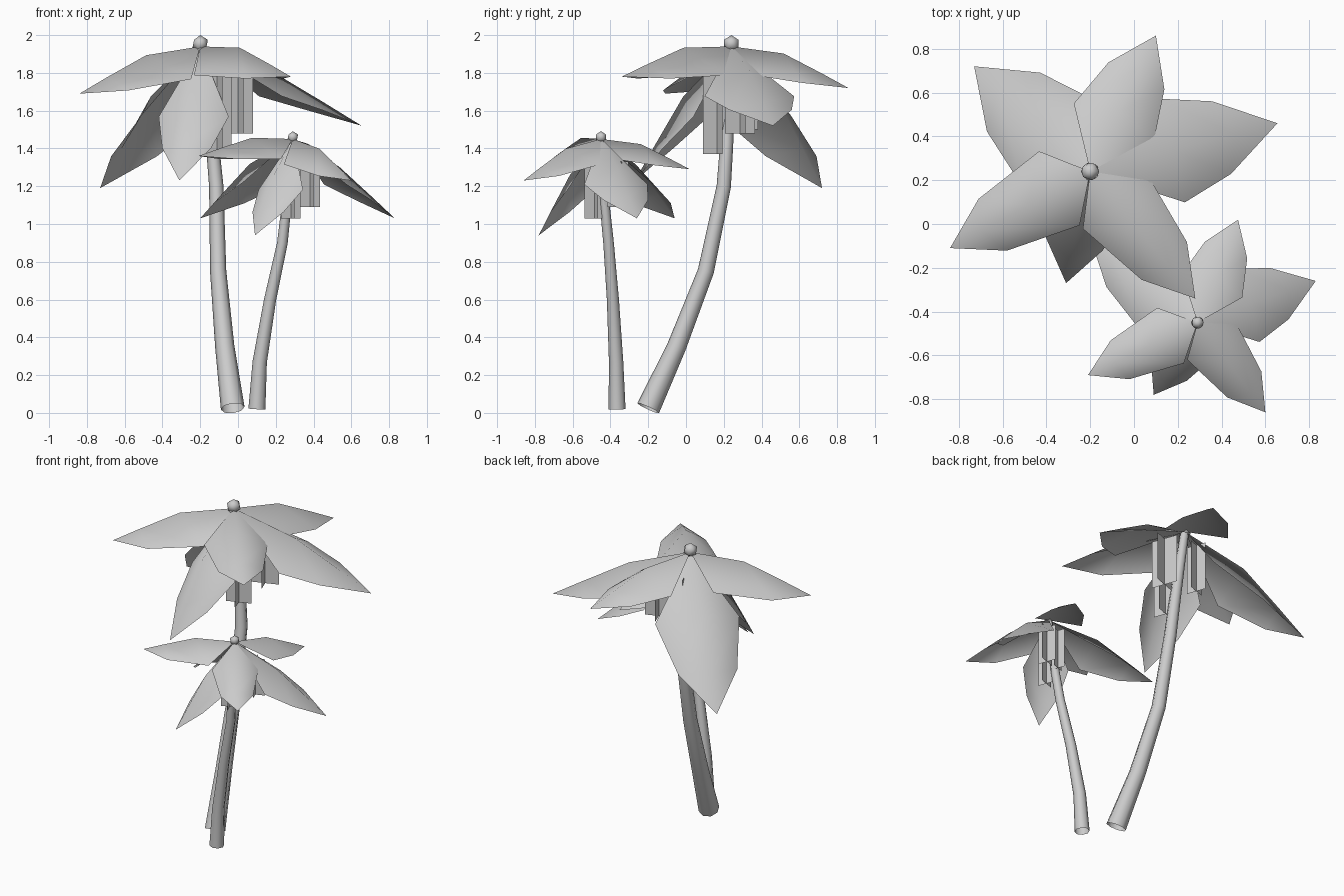
import bpy, bmesh, math
from mathutils import Vector

cube = bpy.data.objects.get("Cube")
if cube:
    bpy.data.objects.remove(cube, do_unlink=True)

grey = bpy.data.materials.new("plain_grey")
grey.use_nodes = True
grey.diffuse_color = (0.6, 0.6, 0.6, 1)
grey.node_tree.nodes["Principled BSDF"].inputs["Base Color"].default_value = (0.6, 0.6, 0.6, 1)

# Frond habits: edge position, edge sag, edge half width, midrib arch
FLAT = (0.27, -0.145, 0.25, 0.08)
LIFTED = (0.39, -0.10, 0.28, 0.08)
SLOPING = (0.47, -0.075, 0.25, 0.05)
STEEP = (0.38, -0.115, 0.25, 0.07)
HANGING = (0.45, -0.10, 0.215, 0.06)


def finish(name, bm, smooth=True):
    mesh = bpy.data.meshes.new(name)
    bm.normal_update()
    bm.to_mesh(mesh)
    bm.free()
    mesh.materials.append(grey)
    for poly in mesh.polygons:
        poly.use_smooth = smooth
    obj = bpy.data.objects.new(name, mesh)
    bpy.context.collection.objects.link(obj)


def trunk(name, path, sides=8):
    """Open tapered tube swept along (x, y, z, radius) points."""
    bm = bmesh.new()
    pts = [Vector(p[:3]) for p in path]
    rings = []
    for i, p in enumerate(pts):
        axis = (pts[min(i + 1, len(pts) - 1)] - pts[max(i - 1, 0)]).normalized()
        u = Vector((0, 1, 0)).cross(axis).normalized()
        v = axis.cross(u)
        angles = [2 * math.pi * k / sides for k in range(sides)]
        rings.append([bm.verts.new(p + path[i][3] * (u * math.cos(a) + v * math.sin(a)))
                      for a in angles])
    for a, b in zip(rings, rings[1:]):
        for k in range(sides):
            n = (k + 1) % sides
            bm.faces.new((a[k], a[n], b[n], b[k]))
    finish(name, bm)


def frond(name, base, tip, habit):
    """Arched six-sided leaf with a raised midrib and drooping edges."""
    edge_t, sag, width, arch = habit
    bm = bmesh.new()
    base, tip = Vector(base), Vector(tip)
    along = tip - base
    size = along.length
    side = Vector((0, 0, 1)).cross(along).normalized()
    up = along.normalized().cross(side)

    def point(t, w, h):
        return bm.verts.new(base + along * t + side * w * size + up * h * size)

    root, end = point(0, 0, 0), point(1, 0, 0)
    ribs = [point(0.42, 0, arch), point(0.76, 0, arch * 0.45)]
    for s in (1, -1):
        e1 = point(edge_t, width * s, sag)
        e2 = point(0.72, width * 0.7 * s, sag * 0.5)
        for f in ((root, ribs[0], e1), (ribs[0], ribs[1], e2, e1), (ribs[1], end, e2)):
            bm.faces.new(f if s < 0 else f[::-1])
    bmesh.ops.recalc_face_normals(bm, faces=bm.faces)
    if sum(f.normal.dot(up) for f in bm.faces) < 0:
        bmesh.ops.reverse_faces(bm, faces=bm.faces)
    finish(name, bm)


def hanging_husk(name, x, y, low, high, r):
    """Two crossed upright plates hanging beneath the crown."""
    bm = bmesh.new()
    for angle in (0.35, 0.35 + math.pi / 2):
        d = Vector((math.cos(angle), math.sin(angle), 0)) * r
        corners = [Vector((x, y, z)) + d * s
                   for s, z in ((-1, low), (1, low), (1, high), (-1, high))]
        bm.faces.new([bm.verts.new(c) for c in corners])
    finish(name, bm, False)


def bud(name, x, y, z, r):
    """Small pointed bud where the fronds meet."""
    bm = bmesh.new()
    bmesh.ops.create_icosphere(bm, subdivisions=1, radius=r)
    bmesh.ops.translate(bm, verts=bm.verts, vec=(x, y, z))
    finish(name, bm)


def palm(prefix, path, base, fronds, husks, bud_r, bud_z):
    trunk(prefix + "_trunk", path)
    for label, (tip, habit) in fronds.items():
        frond(prefix + "_frond_" + label, base, tip, habit)
    for i, h in enumerate(husks):
        hanging_husk(f"{prefix}_hanging_husk_{i + 1}", *h)
    bud(prefix + "_crown_bud", base[0], base[1], bud_z, bud_r)


# Tall palm
palm("tall_palm",
     [(-0.028, -0.20, 0.025, 0.063), (-0.07, -0.05, 0.35, 0.051),
      (-0.105, 0.105, 0.75, 0.043), (-0.115, 0.20, 1.2, 0.038),
      (-0.135, 0.215, 1.42, 0.035), (-0.20, 0.235, 1.94, 0.026)],
     (-0.20, 0.24, 1.94),
     {"front_left": ((0.28, -0.34, 1.78), FLAT), "left": ((0.655, 0.46, 1.52), SLOPING),
      "back": ((0.10, 0.86, 1.72), LIFTED), "back_right": ((-0.73, 0.72, 1.19), STEEP),
      "right": ((-0.84, -0.11, 1.69), FLAT), "front": ((-0.31, -0.27, 1.23), HANGING)},
     [(-0.11, 0.165, 1.37, 1.82, 0.08), (0.0, 0.285, 1.48, 1.8, 0.085),
      (-0.22, 0.32, 1.5, 1.82, 0.065)],
     0.045, 1.955)

# Short palm
palm("short_palm",
     [(0.10, -0.365, 0.02, 0.045), (0.115, -0.37, 0.27, 0.038),
      (0.17, -0.387, 0.6, 0.032), (0.235, -0.41, 0.9, 0.028),
      (0.257, -0.43, 1.1, 0.026), (0.29, -0.45, 1.45, 0.019)],
     (0.29, -0.45, 1.45),
     {"front_left": ((0.60, -0.86, 1.23), FLAT), "left": ((0.83, -0.26, 1.03), SLOPING),
      "back": ((0.475, 0.02, 1.29), LIFTED), "back_right": ((-0.20, -0.06, 1.03), STEEP),
      "right": ((-0.21, -0.69, 1.36), FLAT), "front": ((0.09, -0.78, 0.94), HANGING)},
     [(0.28, -0.485, 1.03, 1.36, 0.055), (0.38, -0.36, 1.09, 1.33, 0.058),
      (0.27, -0.39, 1.1, 1.36, 0.045)],
     0.031, 1.46)
